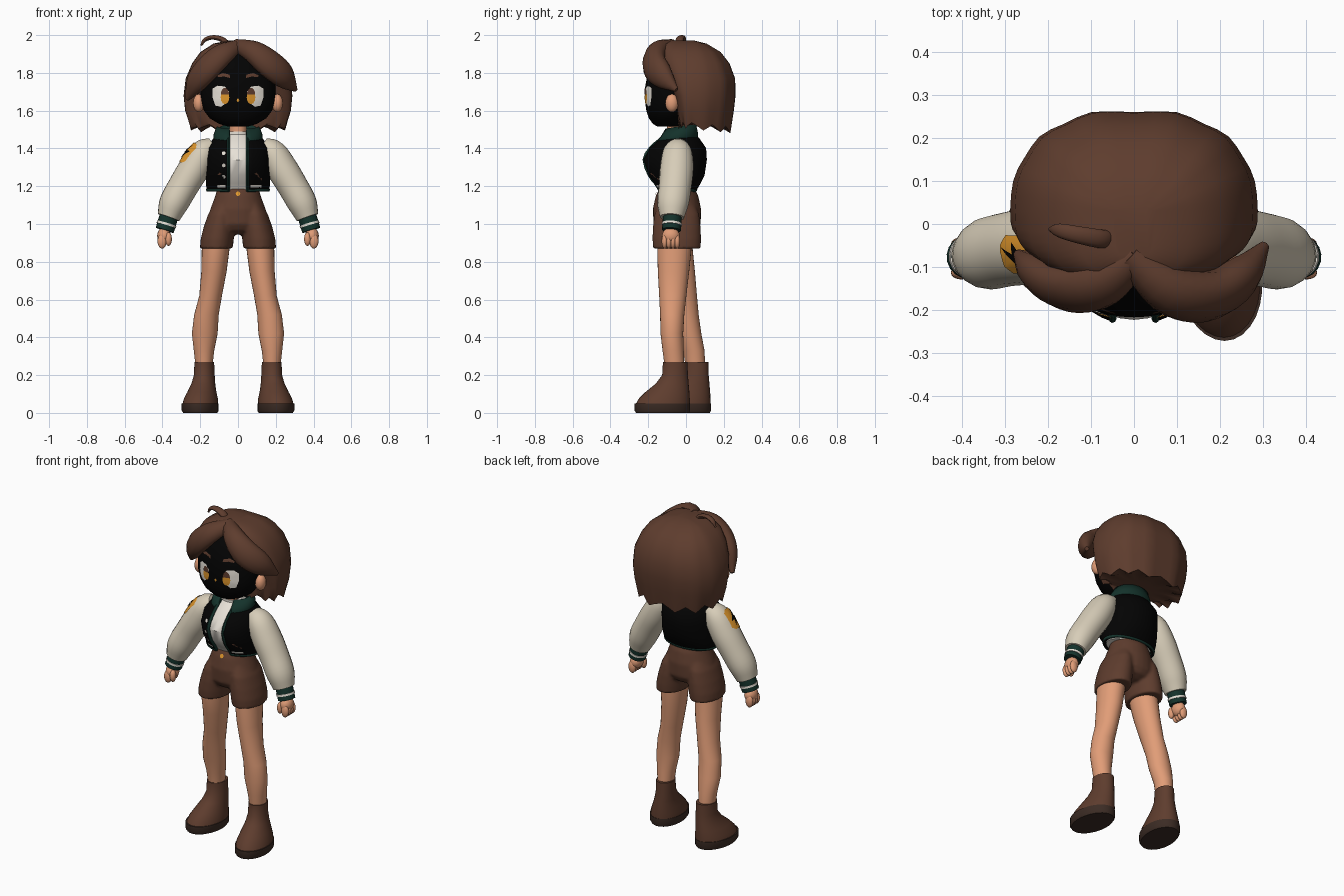
import bpy, bmesh
from math import sin, cos, pi, asin, radians
from mathutils import Vector
from mathutils.bvhtree import BVHTree

cube = bpy.data.objects.get("Cube")
if cube:
    bpy.data.objects.remove(cube)

def material(name, *rgb):
    m = bpy.data.materials.new(name)
    m.use_nodes = True
    m.diffuse_color = (*rgb, 1)
    m.node_tree.nodes["Principled BSDF"].inputs["Base Color"].default_value = (*rgb, 1)
    return m

BROWN = material("chestnut brown", .112, .046, .027)
SOLE = material("dark sole", .045, .025, .018)
SKIN = material("skin", .75, .335, .185)
CREAM = material("cream", .68, .61, .48)
WHITE = material("white", .85, .8, .72)
GREEN = material("dark green", .007, .032, .024)
BLACK = material("black", .001, .001, .001)
ORANGE = material("orange", .72, .3, .025)
made = []

def finish(name, bm, mat):
    bmesh.ops.recalc_face_normals(bm, faces=bm.faces)
    me = bpy.data.meshes.new(name)
    bm.to_mesh(me)
    bm.free()
    me.materials.append(mat)
    ob = bpy.data.objects.new(name, me)
    bpy.context.collection.objects.link(ob)
    made.append(ob)
    return ob

def loft(name, rings, mat, closed=True, caps=(True, True)):
    """Skin a list of point rings."""
    bm = bmesh.new()
    vs = [[bm.verts.new(p) for p in r] for r in rings]
    n = len(vs[0])
    for lower, upper in zip(vs, vs[1:]):
        for i in range(n if closed else n - 1):
            j = (i + 1) % n
            bm.faces.new((lower[i], lower[j], upper[j], upper[i]))
    for row, cap in zip((vs[0], vs[-1]), caps):
        if closed and cap:
            bm.faces.new(row)
    return finish(name, bm, mat)

def ring(z, rx, yf, yb, xc=0, n=28, gap=0):
    """Horizontal oval; gap leaves an opening of that half width at the front."""
    g = asin(min(.9, gap / rx))
    steps = n - 1 if gap else n
    angles = [-pi / 2 + g + (2 * pi - 2 * g) * i / steps for i in range(n)]
    return [Vector((xc + rx * cos(a), (yf + yb) / 2 + (yb - yf) / 2 * sin(a), z)) for a in angles]

def tube(name, pts, mat, centre, n=12, sub=4):
    """Smooth tube through (x, y, z, width, thickness) points, flat side towards centre."""
    P = [Vector(p) for p in pts]
    P = [P[0] * 2 - P[1]] + P + [P[-1] * 2 - P[-2]]
    path = []
    for a, b, c, d in zip(P, P[1:], P[2:], P[3:]):
        for t in (s / sub for s in range(sub)):
            path.append((b * 2 + (c - a) * t + (a * 2 - b * 5 + c * 4 - d) * t * t
                         + (b * 3 - a - c * 3 + d) * t ** 3) * .5)
    path.append(P[-2])
    spots = [Vector(p[:3]) for p in path]
    rings = []
    for k, (p, q) in enumerate(zip(path, spots)):
        T = (spots[min(k + 1, len(path) - 1)] - spots[max(k - 1, 0)]).normalized()
        N = q - Vector(centre)
        N = (N - T * N.dot(T)).normalized()
        W = T.cross(N)
        rings.append([q + W * p[3] * cos(2 * pi * i / n) + N * p[4] * sin(2 * pi * i / n) for i in range(n)])
    return loft(name, rings, mat)

def ball(name, loc, radii, mat):
    bm = bmesh.new()
    bmesh.ops.create_uvsphere(bm, u_segments=16, v_segments=10, radius=1)
    for v in bm.verts:
        v.co = Vector(loc) + v.co * Vector(radii)
    return finish(name, bm, mat)

def decal(name, target, centre, outline, mat, lift=.004, normal=(0, -1, 0), up=(0, 0, 1)):
    """Thin plate with a star-shaped outline laid on the target's surface."""
    tree = BVHTree.FromPolygons([v.co for v in target.data.vertices], [p.vertices for p in target.data.polygons])
    N, V = Vector(normal).normalized(), Vector(up).normalized()
    dense = [Vector(a).lerp(Vector(b), s / 3) for a, b in zip(outline, outline[1:] + outline[:1]) for s in range(3)]
    rings = []
    for r in (.02, .35, .7, 1):
        starts = [Vector(centre) + V.cross(N) * p.x * r + V * p.y * r + N * .4 for p in dense]
        rings.append([(tree.ray_cast(o, -N)[0] or o - N * .4) + N * lift for o in starts])
    return loft(name, rings, mat, caps=(True, False))

def oval(a, b, sweep=2):
    return [(a * cos(pi * sweep * i / 12), b * sin(pi * sweep * i / 12)) for i in range(12)]

def thicken(ob, amount):
    mod = ob.modifiers.new("thickness", "SOLIDIFY")
    mod.thickness, mod.offset = amount, 0

# Head, neck and face
head = loft("head", [ring(*r, n=40) for r in (
    (1.515, .05, -.15, -.03), (1.53, .1, -.175, -.01), (1.56, .15, -.197, .02), (1.6, .18, -.21, .04),
    (1.65, .196, -.217, .06), (1.72, .2, -.217, .08), (1.79, .19, -.205, .08), (1.86, .155, -.175, .06),
    (1.92, .08, -.12, .02))], BLACK)
loft("neck", [ring(z, .045, -.1, -.01) for z in (1.42, 1.56)], SKIN)
decal("nose", head, (0, 0, 1.655), oval(.007, .009), ORANGE)
EYE = [(-.042, .03), (-.02, .056), (.02, .06), (.044, .045), (.045, 0), (.03, -.045), (0, -.052), (-.03, -.03)]
BROW = [(-.034, -.012), (-.03, .006), (.005, .014), (.036, .002), (.03, -.008), (0, -.004)]
for s, side in ((1, "left"), (-1, "right")):
    ball(side + "_ear", (s * .208, -.075, 1.64), (.03, .035, .048), SKIN)
    decal(side + "_eye_white", head, (s * .09, 0, 1.672), [(s * x, z) for x, z in EYE], WHITE)
    decal(side + "_iris", head, (s * .069, 0, 1.67), oval(.023, .036), ORANGE, .006)
    decal(side + "_iris_top", head, (s * .069, 0, 1.685), oval(.022, .036, 1.09), BROWN, .008)
    decal(side + "_eyebrow", head, (s * .075, 0, 1.785), [(s * x, z) for x, z in BROW], BROWN, .006)

# Hair mass with a jagged lower edge
def hair_ring(z, rx, yf, yb, jag=0, n=48):
    out, yc = [], .03
    for i in range(n):
        c, s = cos(2 * pi * i / n), sin(2 * pi * i / n)
        e = .8 if s > 0 else .6
        x = rx * abs(c) ** e * (1 if c > 0 else -1)
        y = yc + ((yb - yc) * s ** .9 if s > 0 else -(yc - yf) * abs(s) ** e)
        pleat = 1 - .014 * cos(pi * i / 2) * max(0, s)
        drop = jag * (.1 * max(0, y) + .018 * (2 - abs(i % 4 - 2)))
        out.append((x * pleat, y * pleat, z - drop))
    return out

loft("hair_back", [hair_ring(*r) for r in (
    (1.972, .05, -.08, .04), (1.955, .13, -.12, .11), (1.91, .2, -.135, .185), (1.85, .243, -.13, .232),
    (1.77, .277, -.105, .262), (1.68, .288, -.068, .264), (1.6, .28, -.05, .255), (1.54, .255, -.04, .238, 1),
    (1.525, .19, -.03, .17), (1.53, .1, -.02, .1))], BROWN)

# Fringe locks and the loose strand
FACE = (0, .2, 1.72)
tube("fringe_right", [(.012, -.07, 1.945, .035, .035), (-.075, -.138, 1.9, .062, .05), (-.155, -.15, 1.83, .072, .05),
                      (-.22, -.115, 1.75, .06, .045), (-.27, -.07, 1.66, .012, .012)], BROWN, FACE)
tube("fringe_left", [(-.012, -.07, 1.945, .035, .035), (.08, -.15, 1.912, .062, .055), (.17, -.168, 1.845, .078, .055),
                     (.245, -.125, 1.78, .068, .048), (.304, -.05, 1.71, .012, .012)], BROWN, FACE)
tube("loose_strand", [(-.045, -.035, 1.93, .018, .015), (-.075, -.035, 1.972, .022, .014), (-.13, -.025, 1.988, .02, .012),
                      (-.175, -.015, 1.975, .016, .01), (-.195, -.012, 1.945, .005, .005)], BROWN, (-.1, 0, 1.8))

# Shirt and open jacket
BODY = ((1.175, .158, -.14, .045), (1.187, .16, -.147, .052), (1.215, .163, -.165, .07), (1.26, .165, -.2, .092),
        (1.34, .165, -.228, .104), (1.4, .16, -.195, .1), (1.45, .125, -.14, .065), (1.475, .08, -.11, .035))
loft("shirt", [ring(z, rx - .014, yf + .005, yb - .014) for z, rx, yf, yb in BODY] + [ring(1.49, .06, -.105, 0)], WHITE)
arcs = [ring(*r, gap=.05, n=40) for r in BODY]
jacket = loft("jacket", arcs, BLACK, closed=False)
hem = loft("jacket_hem", arcs[:2], GREEN, closed=False)
SLASH = [(-.022, .016), (-.014, .022), (.024, -.012), (.016, -.02)]
for s, side in ((1, "left"), (-1, "right")):
    edge = [a[0 if s > 0 else -1] for a in arcs]
    tube(side + "_jacket_edge", [(*p, .009, .01) for p in edge], GREEN, (0, .3, 1.3), n=8, sub=2)
    decal(side + "_pocket", jacket, (s * .11, 0, 1.25), [(s * x, z) for x, z in SLASH], BROWN, .0095)
    decal(side + "_hem_stripe", jacket, (s * .095, 0, 1.2), [(-.03, -.006), (.03, -.006), (.03, .006), (-.03, .006)],
          WHITE, .0095)
for i, z in enumerate((1.435, 1.375, 1.31, 1.25)):
    decal(f"jacket_button_{i + 1}", jacket, (-.076, 0, z), oval(.01, .01), WHITE, .0095)
thicken(jacket, .014)
thicken(hem, .02)

# Collar rises towards the back
collar = loft("collar", [[p + Vector((0, 0, lift * (p.y + .08))) for p in ring(z, rx, yf, yb, gap=.045)]
                         for z, rx, yf, yb, lift in ((1.425, .125, -.165, .06, 0), (1.465, .122, -.135, .055, .15),
                                                     (1.505, .105, -.11, .045, .2))], GREEN, closed=False)
thicken(collar, .016)

# Shorts: waist and two legs fused into one cloth
waist = loft("shorts", [ring(*r) for r in (
    (1.2, .108, -.135, .04), (1.15, .12, -.16, .065), (1.08, .146, -.176, .08), (1.0, .165, -.172, .078),
    (.965, .13, -.15, .06), (.945, .07, -.11, .02))], BROWN)
decal("shorts_button", waist, (0, 0, 1.16), oval(.012, .012), ORANGE, .006)
trouser_legs = [loft("shorts_leg", [ring(z, rx, yf, yb, s * x) for z, x, rx, yf, yb in (
    (1.12, .07, .05, -.14, .04), (1.05, .09, .069, -.168, .07), (.98, .1, .083, -.176, .078),
    (.92, .11, .088, -.178, .08), (.87, .115, .087, -.174, .078))], BROWN) for s in (1, -1)]
bpy.ops.object.select_all(action="DESELECT")
for ob in [waist] + trouser_legs:
    ob.select_set(True)
made = [ob for ob in made if ob not in trouser_legs]
bpy.context.view_layer.objects.active = waist
bpy.ops.object.join()
fuse = waist.modifiers.new("fuse", "REMESH")
fuse.mode, fuse.voxel_size, fuse.use_smooth_shade = "VOXEL", .009, True
relax = waist.modifiers.new("relax", "SMOOTH")
relax.factor, relax.iterations = .5, 4

# Limbs, with the right foot further back
for s, side in ((1, "left"), (-1, "right")):
    def setback(z):
        return 0 if s > 0 else .11 * min(1, max(0, (.9 - z) / .55))

    def oval_at(z, x, rx, yf, yb):
        return ring(z, rx, yf + setback(z), yb + setback(z), s * x)

    loft(side + "_leg", [oval_at(z, x, rx, y - ry, y + ry) for z, x, y, rx, ry in (
        (.96, .112, -.058, .074, .088), (.86, .119, -.062, .073, .09), (.75, .127, -.066, .067, .083),
        (.62, .145, -.07, .06, .072), (.52, .167, -.073, .065, .064), (.42, .176, -.075, .068, .06),
        (.33, .18, -.068, .054, .056), (.24, .18, -.06, .044, .052))], SKIN)
    foot = [[p + Vector((-s * .07 * (p.y - setback(0) + .08), 0, 0)) for p in oval_at(*r)] for r in (
        (.27, .18, .052, -.122, .008), (.2, .18, .055, -.126, .01), (.155, .184, .063, -.16, .014),
        (.11, .19, .077, -.215, .018), (.075, .194, .09, -.25, .02), (.05, .196, .094, -.264, .02),
        (.05, .197, .098, -.272, .022), (.012, .197, .098, -.272, .022), (0, .197, .09, -.264, .016))]
    loft(side + "_boot", foot[:6], BROWN)
    loft(side + "_sole", foot[6:], SOLE)

    inner = (0, -.05, 1.0)
    sleeve = tube(side + "_sleeve", [(s * x, y, z, r * 1.07, r) for x, y, z, r in (
        (.13, -.04, 1.41, .05), (.183, -.045, 1.375, .074), (.235, -.05, 1.29, .083), (.29, -.058, 1.2, .081),
        (.34, -.069, 1.11, .078), (.368, -.074, 1.035, .06))], CREAM, inner, n=18)
    a, b = Vector((s * .366, -.072, 1.04)), Vector((s * .388, -.077, .967))
    for part, t0, t1, r, m in (("cuff", 0, 1, .05, GREEN), ("cuff_stripe", .5, .66, .053, WHITE)):
        tube(f"{side}_{part}", [(*a.lerp(b, t), r, r) for t in (t0, t1)], m, inner, n=18, sub=1)
    ball(side + "_palm", (s * .392, -.08, .937), (.036, .047, .044), SKIN)
    for i in range(4):
        ball(f"{side}_finger_{i + 1}", (s * .402, -.113 + .022 * i, .908), (.024, .016, .038), SKIN)
    ball(side + "_thumb", (s * .368, -.112, .92), (.018, .019, .036), SKIN)

# Badge on the right sleeve
BADGE = dict(normal=(-.75, -.33, .5), up=(.55, 0, .83))
spot = (-.262, -.07, 1.375)
corners = [(.046, .046), (.026, .064)]
right_half = corners[::-1] + [(x, -y) for x, y in corners]
decal("badge", sleeve, spot, right_half + [(-x, -y) for x, y in right_half], ORANGE, .005, **BADGE)
bolt = [(.022, .056), (-.034, -.012), (-.006, -.01)]
decal("badge_bolt", sleeve, spot, bolt + [(-x, -y) for x, y in bolt], BLACK, .009, **BADGE)

# Smooth shading with crisp edges
for ob in made:
    ob.select_set(True)
bpy.ops.object.shade_smooth_by_angle(angle=radians(45))
